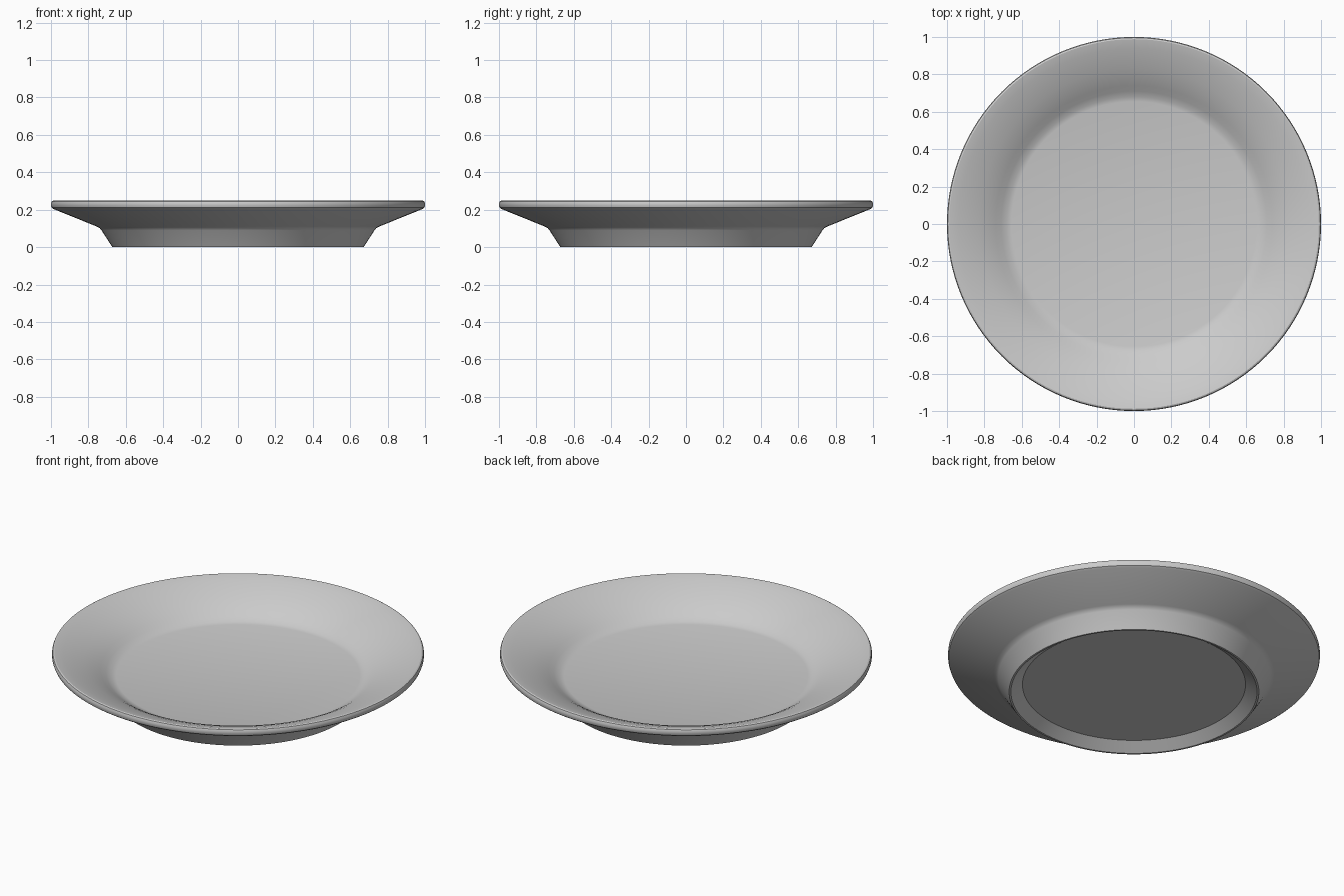
import bpy, bmesh, math

if "Cube" in bpy.data.objects:
    bpy.data.objects.remove(bpy.data.objects["Cube"])

# Half cross-section (radius, height): inside floor, lip, underside, foot, recess
PROFILE = [
    (0.0, 0.10), (0.655, 0.10), (0.68, 0.106), (0.71, 0.123), (0.74, 0.143),
    (0.78, 0.167), (0.83, 0.192), (0.89, 0.217), (0.94, 0.235), (0.97, 0.244),
    (0.988, 0.248), (0.996, 0.245), (1.0, 0.236), (1.0, 0.222), (0.996, 0.211),
    (0.985, 0.203), (0.755, 0.110), (0.74, 0.102), (0.73, 0.090),
    (0.672, 0.0), (0.662, 0.0), (0.60, 0.045), (0.0, 0.045),
]
SEGMENTS = 128


def lathe(name, profile, segments):
    bm = bmesh.new()
    verts = [bm.verts.new((r, 0, z)) for r, z in profile]
    edges = [bm.edges.new(pair) for pair in zip(verts, verts[1:])]
    bmesh.ops.spin(bm, geom=verts + edges, cent=(0, 0, 0), axis=(0, 0, 1),
                   angle=2 * math.pi, steps=segments, use_duplicate=False)
    bmesh.ops.remove_doubles(bm, verts=bm.verts, dist=1e-4)
    bmesh.ops.recalc_face_normals(bm, faces=bm.faces)
    mesh = bpy.data.meshes.new(name)
    bm.to_mesh(mesh)
    bm.free()
    obj = bpy.data.objects.new(name, mesh)
    bpy.context.collection.objects.link(obj)
    return obj


# Dinner plate with a hollow foot
plate = lathe("plate", PROFILE, SEGMENTS)
bpy.context.view_layer.objects.active = plate
plate.select_set(True)
bpy.ops.object.shade_smooth_by_angle(angle=math.radians(30))
